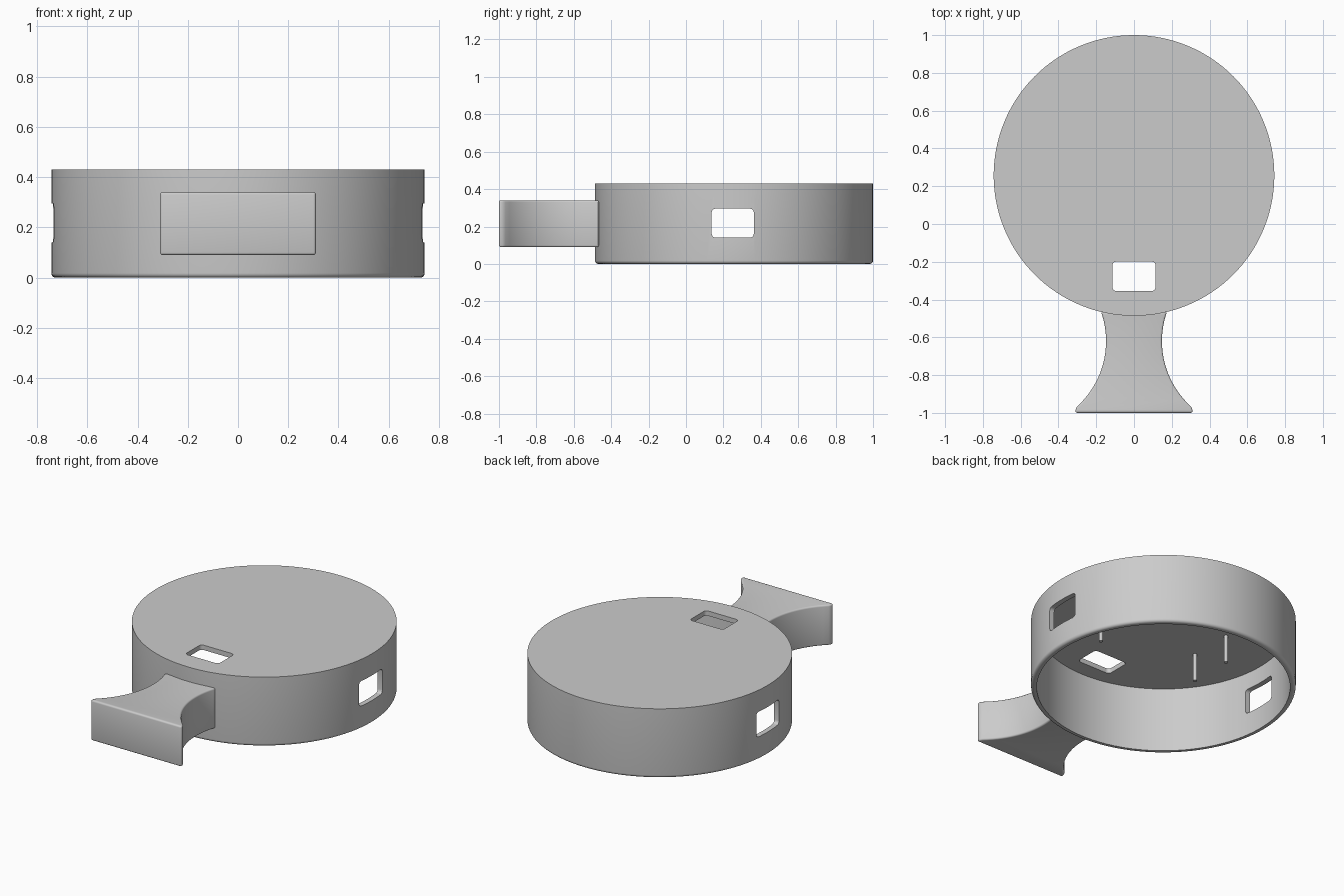
import bpy, bmesh
from math import pi, sin, cos, radians, sqrt
from mathutils import Vector

if "Cube" in bpy.data.objects:
    bpy.data.objects.remove(bpy.data.objects["Cube"])

grey = bpy.data.materials.new("plain_grey")
grey.use_nodes = True
colour = (0.6, 0.6, 0.6, 1)
grey.diffuse_color = colour
grey.node_tree.nodes["Principled BSDF"].inputs["Base Color"].default_value = colour

CY = 0.257               # centre of the drum in y
R, RI = 0.743, 0.711     # outer and inner radius
TOP, CEIL = 0.43, 0.40


def finish(name, bm):
    """Turn a bmesh into a grey object."""
    bmesh.ops.recalc_face_normals(bm, faces=bm.faces)
    mesh = bpy.data.meshes.new(name)
    bm.to_mesh(mesh)
    bm.free()
    mesh.materials.append(grey)
    ob = bpy.data.objects.new(name, mesh)
    bpy.context.collection.objects.link(ob)
    return ob


def activate(ob):
    bpy.ops.object.select_all(action='DESELECT')
    ob.select_set(True)
    bpy.context.view_layer.objects.active = ob


def smooth(ob):
    activate(ob)
    bpy.ops.object.shade_smooth_by_angle(angle=radians(35))


def lathe(name, profile, centre, steps):
    """Spin an (r, z) profile about a vertical axis."""
    bm = bmesh.new()
    vs = [bm.verts.new((r, 0, z)) for r, z in profile]
    es = [bm.edges.new(p) for p in zip(vs, vs[1:])]
    bmesh.ops.spin(bm, geom=vs + es, cent=(0, 0, 0), axis=(0, 0, 1),
                   angle=2 * pi, steps=steps, use_merge=False)
    bmesh.ops.remove_doubles(bm, verts=bm.verts, dist=1e-5)
    bmesh.ops.translate(bm, verts=bm.verts, vec=centre)
    return finish(name, bm)


def cut(target, centre, size, axis):
    """Cut a window with rounded corners along an axis (0 = x, 2 = z)."""
    bm = bmesh.new()
    bmesh.ops.create_cube(bm, size=1)
    bmesh.ops.scale(bm, verts=bm.verts, vec=size)
    along = [e for e in bm.edges
             if abs((e.verts[0].co - e.verts[1].co)[axis]) > 1e-4]
    bmesh.ops.bevel(bm, geom=along, offset=0.02, segments=4, profile=0.5,
                    affect='EDGES')
    bmesh.ops.translate(bm, verts=bm.verts, vec=centre)
    cutter = finish("window_cutter", bm)
    cutter.hide_render = True
    mod = target.modifiers.new("window", 'BOOLEAN')
    mod.object, mod.operation, mod.solver = cutter, 'DIFFERENCE', 'EXACT'
    activate(target)
    bpy.ops.object.modifier_apply(modifier=mod.name)
    bpy.data.objects.remove(cutter)


# Drum: open underneath, rounded lower outer edge
f = 0.018
fillet = [(R - f + f * sin(a), f - f * cos(a))
          for a in (pi / 2 * i / 5 for i in range(6))]
drum = lathe("drum_shell",
             [(0, CEIL), (RI, CEIL), (RI, 0)] + fillet + [(R, TOP), (0, TOP)],
             (0, CY, 0), 128)
cut(drum, (0, 0.25, 0.218), (2, 0.225, 0.155), 0)           # both side windows
cut(drum, (0, -0.277, 0.42), (0.228, 0.156, 0.2), 2)        # top window
smooth(drum)

# Handle: waisted block with a flared, softened end
ARC, WAIST, WAIST_Y = 0.467, 0.148, -0.62
END, BACK, LOW, HIGH = -1.0, -0.465, 0.09, 0.34
side = []
for i in range(25):
    y = -0.965 + (BACK + 0.965) * i / 24
    side.append((WAIST + ARC - sqrt(ARC ** 2 - (y - WAIST_Y) ** 2), y))
half = [(0.31, END), (0.31, -0.98)] + side
outline = half + [(-x, y) for x, y in reversed(half)]
bm = bmesh.new()
base = bm.faces.new([bm.verts.new((x, y, LOW)) for x, y in outline])
up = bmesh.ops.extrude_face_region(bm, geom=[base])["geom"]
bmesh.ops.translate(bm, vec=(0, 0, HIGH - LOW),
                    verts=[v for v in up if isinstance(v, bmesh.types.BMVert)])
handle = finish("handle", bm)
bevel = handle.modifiers.new("soft_edges", 'BEVEL')
bevel.width, bevel.segments = 0.012, 3
bevel.limit_method, bevel.angle_limit = 'ANGLE', radians(30)
activate(handle)
bpy.ops.object.modifier_apply(modifier=bevel.name)
smooth(handle)

# Four thin posts hanging from the ceiling
for sx, xn in ((-1, "right"), (1, "left")):
    for sy, yn in ((-1, "front"), (1, "back")):
        post = lathe(f"{yn}_{xn}_post",
                     [(0, 0.23), (0.012, 0.23), (0.012, CEIL + 0.01), (0, CEIL + 0.01)],
                     (sx * 0.345, CY + sy * 0.135, 0), 24)
        smooth(post)
